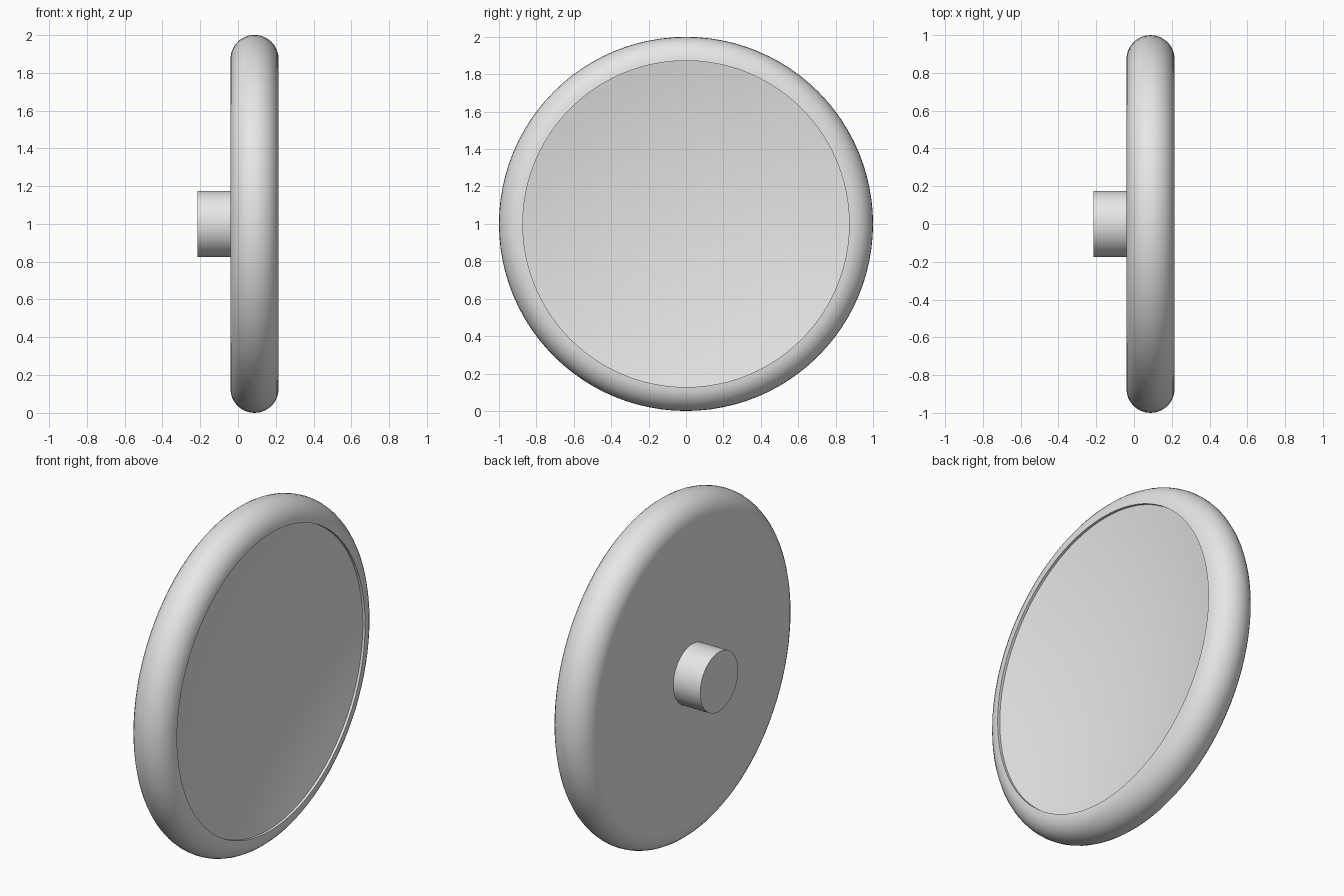
import bpy, bmesh, math
from mathutils import Vector

cube = bpy.data.objects.get("Cube")
if cube:
    bpy.data.objects.remove(cube)

SEGMENTS = 96
AXIS_HEIGHT = 1.0
BACK, FRONT = -0.04, 0.215
RIM = (FRONT - BACK) / 2          # radius of the rounded rim
MID = (FRONT + BACK) / 2
RIM_CENTRE = 1.0 - RIM

grey = bpy.data.materials.new("plain grey")
grey.use_nodes = True
grey.diffuse_color = (0.8, 0.8, 0.8, 1)
grey.node_tree.nodes["Principled BSDF"].inputs["Base Color"].default_value = (0.8, 0.8, 0.8, 1)


def lathe(name, profile):
    """Turn a profile of (x, radius) points around the x axis."""
    bm = bmesh.new()
    verts = [bm.verts.new((x, 0, r)) for x, r in profile]
    edges = [bm.edges.new(pair) for pair in zip(verts, verts[1:])]
    bmesh.ops.spin(bm, geom=verts + edges, cent=(0, 0, 0), axis=(1, 0, 0),
                   angle=math.tau, steps=SEGMENTS)
    bmesh.ops.remove_doubles(bm, verts=bm.verts, dist=0.0005)
    bmesh.ops.recalc_face_normals(bm, faces=bm.faces)
    mesh = bpy.data.meshes.new(name)
    bm.to_mesh(mesh)
    bm.free()
    mesh.materials.append(grey)
    obj = bpy.data.objects.new(name, mesh)
    obj.location = Vector((0, 0, AXIS_HEIGHT))
    bpy.context.collection.objects.link(obj)
    bpy.ops.object.select_all(action='DESELECT')
    obj.select_set(True)
    bpy.context.view_layer.objects.active = obj
    bpy.ops.object.shade_smooth_by_angle(angle=math.radians(35))
    return obj


# Round head: flat back, half-round rim, small step, shallow hollow face
head = [(BACK, 0)]
for i in range(17):
    a = math.pi * i / 16
    head.append((MID - RIM * math.cos(a), RIM_CENTRE + RIM * math.sin(a)))
lip = FRONT - 0.015
hollow = 0.09
for i in range(13):
    t = 1 - i / 12
    head.append((lip - hollow * (1 - t * t), RIM_CENTRE * t))
lathe("head", head)

# Short round stem on the back
lathe("stem", [(BACK, 0), (BACK, 0.175), (-0.215, 0.175), (-0.215, 0)])
